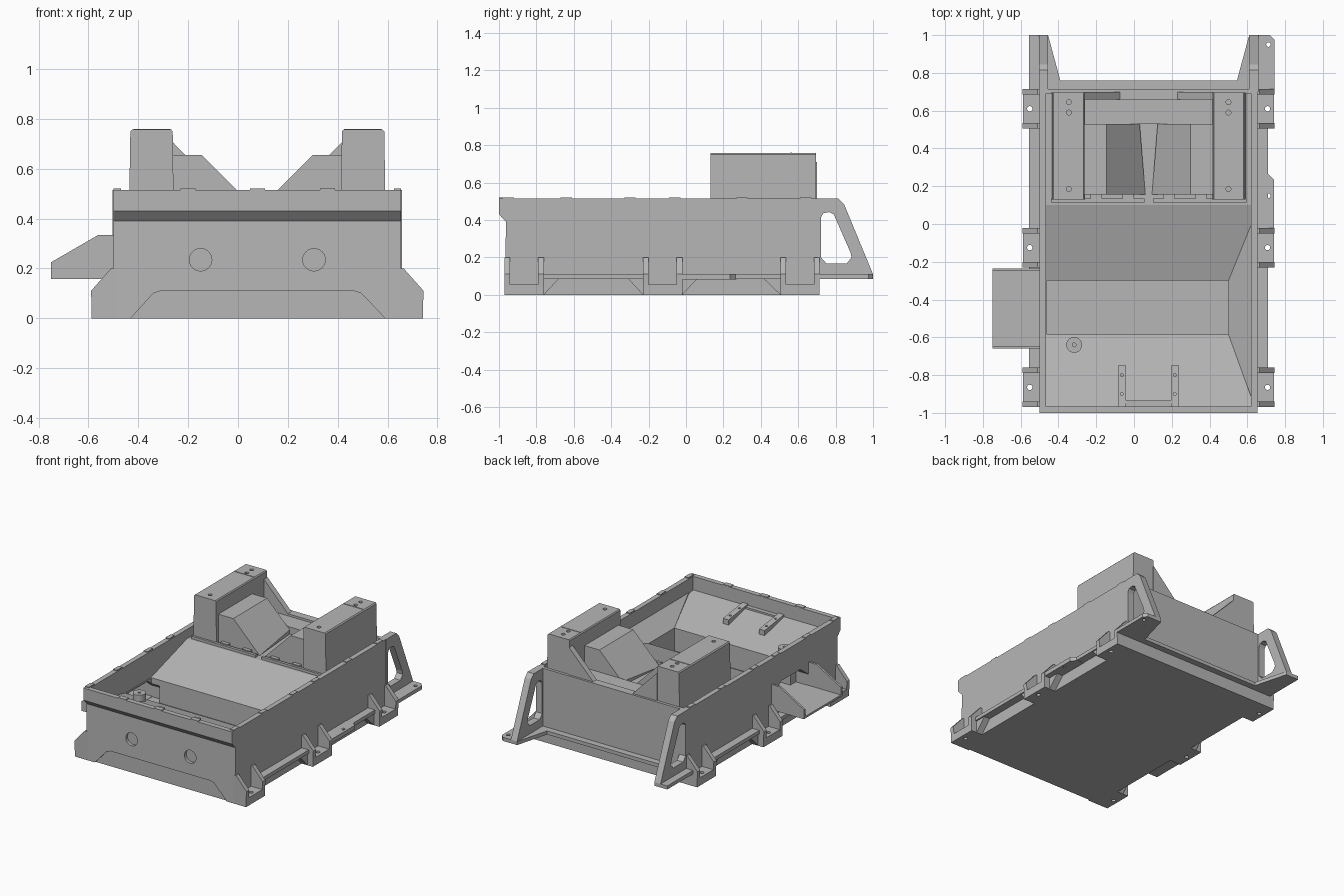
import bpy, bmesh, math
from mathutils import Matrix

old = bpy.data.objects.get("Cube")
if old:
    bpy.data.objects.remove(old, do_unlink=True)

grey = bpy.data.materials.new("cast_grey")
grey.use_nodes = True
COLOUR = (0.47, 0.47, 0.47, 1)
grey.diffuse_color = COLOUR
grey.node_tree.nodes["Principled BSDF"].inputs["Base Color"].default_value = COLOUR


def mx(x):
    """Mirror across the middle plane of the body."""
    return 0.155 - x


def finish(name, bm):
    bmesh.ops.recalc_face_normals(bm, faces=bm.faces)
    me = bpy.data.meshes.new(name)
    bm.to_mesh(me)
    bm.free()
    ob = bpy.data.objects.new(name, me)
    me.materials.append(grey)
    bpy.context.scene.collection.objects.link(ob)
    return ob


def prism(name, pts, axis, a, b):
    """Extrude a 2D outline along an axis from a to b."""
    place = {"x": lambda p, t: (t, p[0], p[1]),
             "y": lambda p, t: (p[0], t, p[1]),
             "z": lambda p, t: (p[0], p[1], t)}[axis]
    bm = bmesh.new()
    low = [bm.verts.new(place(p, a)) for p in pts]
    high = [bm.verts.new(place(p, b)) for p in pts]
    bm.faces.new(low)
    bm.faces.new(high)
    n = len(pts)
    for i in range(n):
        j = (i + 1) % n
        bm.faces.new((low[i], low[j], high[j], high[i]))
    return finish(name, bm)


def box(name, x0, x1, y0, y1, z0, z1):
    return prism(name, [(x0, y0), (x1, y0), (x1, y1), (x0, y1)], "z", z0, z1)


def solid(name, pts):
    """Convex solid around a few corners."""
    bm = bmesh.new()
    for p in pts:
        bm.verts.new(p)
    bmesh.ops.convex_hull(bm, input=bm.verts)
    bmesh.ops.dissolve_limit(bm, angle_limit=0.01, verts=bm.verts, edges=bm.edges)
    return finish(name, bm)


def rod(name, x, y, z, r, depth, axis="z"):
    bm = bmesh.new()
    rot = Matrix.Rotation(math.pi / 2, 4, "X") if axis == "y" else Matrix()
    bmesh.ops.create_cone(bm, cap_ends=True, segments=24, radius1=r, radius2=r,
                          depth=depth, matrix=Matrix.Translation((x, y, z)) @ rot)
    return finish(name, bm)


def cut(target, cutter):
    cutter.hide_render = True
    mod = target.modifiers.new("cut", "BOOLEAN")
    mod.operation, mod.solver, mod.object = "DIFFERENCE", "EXACT", cutter
    bpy.context.view_layer.objects.active = target
    bpy.ops.object.modifier_apply(modifier=mod.name)
    bpy.data.objects.remove(cutter, do_unlink=True)


# Hull with front lip, hollowed by the sloping tray and the pit
hull = prism("hull", [(-0.97, 0), (-0.962, 0.39), (-1, 0.43), (-1, 0.515),
                      (0.715, 0.515), (0.715, 0)], "x", -0.5, 0.655)
cut(hull, prism("tray_cutter", [(-0.965, 0.42), (-0.585, 0.33), (-0.3, 0.33), (0.1, 0.45),
                                (0.69, 0.45), (0.69, 0.6), (-0.965, 0.6)], "x", -0.465, 0.62))
cut(hull, box("pit_cutter", -0.46, 0.5, -0.585, -0.3, 0.17, 0.4))
cut(hull, prism("outlet_cutter", [(-0.645, 0.17), (-0.645, 0.25), (-0.55, 0.32), (-0.34, 0.32),
                                  (-0.25, 0.25), (-0.25, 0.17)], "x", -0.6, -0.4))
for x in (-0.15, 0.305):
    cut(hull, rod("port_cutter", x, -0.97, 0.235, 0.045, 0.05, "y"))
cut(hull, prism("front_recess_cutter", [(-0.44, -0.01), (-0.34, 0.1), (-0.31, 0.11), (0.465, 0.11),
                                        (0.495, 0.1), (0.6, -0.01)], "y", -1, -0.96))

# Sloped cheek inside the tray
solid("tray_cheek", [(0.5, -0.3, 0.33), (0.5, -0.585, 0.33), (0.622, 0, 0.42),
                     (0.622, -0.92, 0.42), (0.622, 0, 0.3), (0.622, -0.92, 0.3)])

# Small pads along the rim
for y in (-0.95, -0.64, -0.3, -0.06, 0.3, 0.64):
    for x in (-0.485, mx(-0.485)):
        box("rim_pad", x - 0.015, x + 0.015, y - 0.03, y + 0.03, 0.51, 0.521)
for x in (-0.2, 0.0775, 0.36):
    box("front_rim_pad", x - 0.03, x + 0.03, -1, -0.966, 0.51, 0.521)

# Side feet: pad, two gussets and flared root
for side, m in (("right", lambda x: x), ("left", mx)):
    for y, f0, f1 in ((-0.97, 0, 0.08), (-0.23, 0.08, 0.08), (0.505, 0.09, 0)):
        e = y + 0.21
        x0, x1 = sorted((m(-0.587), m(-0.49)))
        pad = box(side + "_foot_pad", x0, x1, y, e, 0, 0.055)
        cut(pad, rod("bolt_cutter", m(-0.552), y + 0.105, 0.03, 0.014, 0.2))
        outline = [(m(-0.585), 0), (m(-0.59), 0.11), (m(-0.51), 0.2), (m(-0.49), 0.2), (m(-0.49), 0)]
        for g in (y, e - 0.03):
            prism(side + "_foot_gusset", outline, "y", g, g + 0.03)
        a, b = sorted((m(-0.545), m(-0.49)))
        if f0:
            prism(side + "_foot_flare", [(y, 0), (y - f0, 0.086), (y, 0.086)], "x", a, b)
        if f1:
            prism(side + "_foot_flare", [(e, 0), (e, 0.086), (e + f1, 0.086)], "x", a, b)
    for y0, y1 in ((-0.76, -0.23), (-0.02, 0.505)):
        x0, x1 = sorted((m(-0.555), m(-0.49)))
        box(side + "_flange", x0, x1, y0, y1, 0.085, 0.11)
wide = prism("wide_flange", [(0.65, -0.02), (0.74, -0.02), (0.74, 0.235), (0.705, 0.27),
                             (0.65, 0.27)], "z", 0.083, 0.112)
cut(wide, rod("bolt_cutter", 0.712, 0.15, 0.1, 0.012, 0.2))

# Rear shelf with two arms
shelf = prism("rear_shelf", [(-0.555, 0.7), (-0.555, 1), (-0.455, 1), (-0.39, 0.76), (0.545, 0.76),
                             (0.61, 1), (0.72, 1), (0.745, 0.975), (0.745, 0.7)], "z", 0.085, 0.11)
cut(shelf, rod("bolt_cutter", 0.712, 0.95, 0.1, 0.012, 0.2))

# Rear wings with slot
for side, x0 in (("right", -0.503), ("left", 0.61)):
    wing = prism(side + "_rear_wing", [(0.7, 0.09), (0.7, 0.515), (0.815, 0.515), (0.845, 0.485),
                                       (1, 0.11), (1, 0.09)], "x", x0, x0 + 0.048)
    cut(wing, prism("slot_cutter", [(0.722, 0.2), (0.75, 0.168), (0.86, 0.168), (0.885, 0.2), (0.88, 0.225),
                                    (0.79, 0.43), (0.765, 0.442), (0.735, 0.437), (0.722, 0.415)],
                    "x", x0 - 0.1, x0 + 0.15))

# Towers, tilted blocks and hinge strips, mirrored
for side, m in (("right", lambda x: x), ("left", mx)):
    tower = prism(side + "_tower", [(m(-0.437), 0.44), (m(-0.432), 0.75), (m(-0.425), 0.757),
                                    (m(-0.268), 0.757), (m(-0.262), 0.75), (m(-0.258), 0.44)], "y", 0.13, 0.695)
    for y in (0.185, 0.59, 0.645):
        cut(tower, rod("bolt_cutter", m(-0.345), y, 0.757, 0.013, 0.04))
    x0, x1 = sorted((m(-0.42), m(-0.27)))
    box(side + "_tower_pad", x0, x1, 0.56, 0.566, 0.75, 0.76)
    front = [(-0.27, 0.44), (-0.27, 0.655), (-0.145, 0.655), (0.06, 0.45), (0.06, 0.44)]
    rear = front[:3] + [(0.03, 0.48), (0.03, 0.44)]
    solid(side + "_tilted_block", [(m(x), y, z) for y, sec in ((0.155, front), (0.53, rear)) for x, z in sec])
    x0, x1 = sorted((m(-0.44), m(0.055)))
    box(side + "_hinge_strip", x0, x1, 0.115, 0.135, 0.44, 0.468)
    for x in (-0.2, -0.03):
        a, b = sorted((m(x - 0.03), m(x + 0.03)))
        box(side + "_hinge_knuckle", a, b, 0.13, 0.156, 0.44, 0.475)

# Rear wall dipping between the towers, with its ledge
prism("rear_wall", [(-0.265, 0.44), (-0.265, 0.71), (-0.075, 0.515), (0.23, 0.515),
                    (0.42, 0.71), (0.42, 0.44)], "y", 0.66, 0.7)
box("rear_ledge", -0.262, 0.417, 0.53, 0.662, 0.44, 0.5)

# Side chute
box("chute_floor", -0.75, -0.49, -0.66, -0.235, 0.158, 0.172)
for y in (-0.66, -0.25):
    prism("chute_cheek", [(-0.75, 0.16), (-0.75, 0.225), (-0.56, 0.335), (-0.49, 0.335),
                          (-0.49, 0.16)], "y", y, y + 0.015)

# Tray fittings: boss, two rails and their cross bar
boss = rod("tray_boss", -0.317, -0.64, 0.36, 0.042, 0.07)
cut(boss, rod("boss_cutter", -0.317, -0.64, 0.4, 0.01, 0.05))
for x in (-0.085, 0.195):
    rail = prism("tray_rail", [(-0.966, 0.4), (-0.966, 0.435), (-0.75, 0.405), (-0.75, 0.355)],
                 "x", x, x + 0.043)
    for y in (-0.8, -0.9):
        cut(rail, rod("bolt_cutter", x + 0.021, y, 0.42, 0.008, 0.05))
box("tray_cross_bar", -0.045, 0.2, -0.966, -0.935, 0.4, 0.425)
